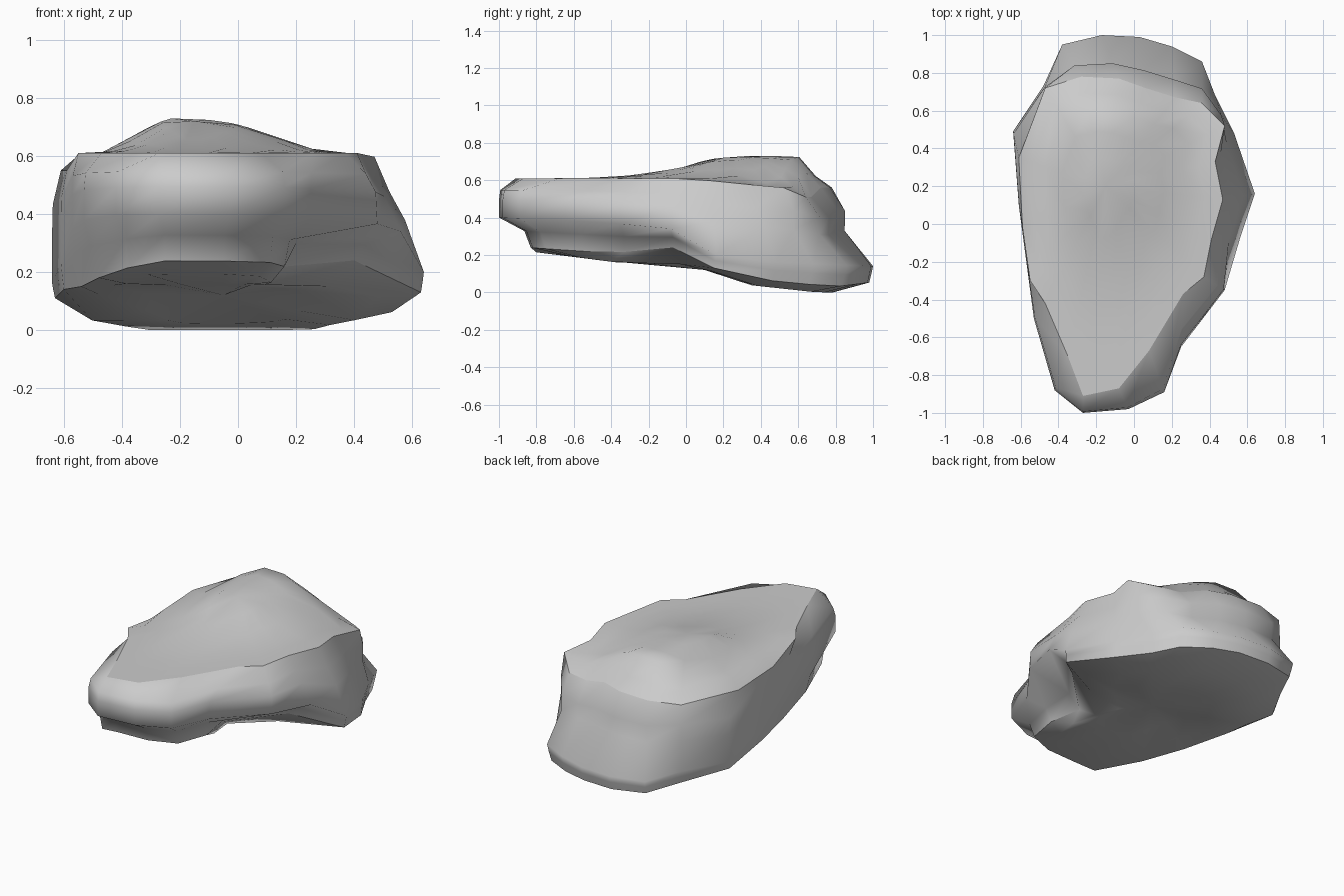
import bpy, bmesh

if "Cube" in bpy.data.objects:
    bpy.data.objects.remove(bpy.data.objects["Cube"])


def lerp_table(t, table):
    """Piecewise linear lookup in [(key, value), ...]."""
    if t <= table[0][0]:
        return table[0][1]
    for (a, va), (b, vb) in zip(table, table[1:]):
        if t <= b:
            return va + (vb - va) * (t - a) / (b - a)
    return table[-1][1]


def clamp01(t):
    return max(0, min(1, t))


def toward(ring, centre, s):
    return [(centre[0] + (x - centre[0]) * s, centre[1] + (y - centre[1]) * s) for x, y in ring]


def mix(a, b, t, tz):
    """Blend two points, with a separate factor for height."""
    return (a[0] + (b[0] - a[0]) * t, a[1] + (b[1] - a[1]) * t, a[2] + (b[2] - a[2]) * tz)


# Plan outlines, counterclockwise from the front tip
OUTER = [(-.27, -1), (-.03, -.98), (.16, -.89), (.25, -.65), (.48, -.35), (.56, -.08), (.64, .16),
         (.53, .48), (.43, .68), (.36, .86), (.20, .94), (.03, .99), (-.17, 1), (-.38, .95),
         (-.48, .73), (-.64, .49), (-.61, .1), (-.57, -.2), (-.53, -.5), (-.42, -.88)]
TOP = [(-.27, -.91), (-.08, -.87), (.08, -.67), (.26, -.37), (.37, -.28), (.41, -.08), (.47, .13),
       (.43, .33), (.48, .52), (.36, .64), (.22, .67), (.06, .72), (-.08, .77), (-.28, .78),
       (-.47, .72), (-.61, .35), (-.59, -.02), (-.55, -.3), (-.47, -.42), (-.35, -.70)]
BOTTOM = [(-.25, -.83), (-.05, -.82), (.11, -.75), (.16, -.54), (.13, -.33), (.40, -.07), (.63, .15),
          (.53, .46), (.42, .66), (.35, .83), (.19, .92), (.03, .97), (-.17, .98), (-.37, .93),
          (-.48, .72), (-.63, .47), (-.60, .1), (-.54, -.2), (-.48, -.5), (-.38, -.80)]

# Height profiles along y, and the mound on the top
RIM_Z = [(-.9, .61), (0, .61), (.3, .58), (.52, .56), (.8, .56)]
OUTER_Z = [(-1, .40), (-.5, .38), (-.08, .34), (.16, .2), (.5, .16), (1, .14)]
EDGE_Z = [(-.85, .24), (-.4, .21), (-.07, .24), (.15, .13), (.47, .06), (.8, .03), (1, .055)]
LEFT_EDGE_Z = [(-.85, .22), (-.5, .18), (-.2, .15), (.1, .14), (.47, .11), (.72, .08), (1, .055)]
UNDER_Z = [(-.75, .21), (-.37, .16), (0, .15), (.15, .11), (.33, .04), (.7, 0)]
MOUND_X = [(-.47, 0), (-.25, 1), (-.1, .95), (0, .83), (.18, .33), (.3, 0)]
MOUND_Y = [(-.5, 0), (-.3, .1), (-.05, .42), (.15, .92), (.3, 1), (.6, 1), (.75, 0)]


def top_z(x, y):
    base = .61 - .05 * clamp01((y - .6) / .15) - .05 * clamp01((x + y - .55) / .3)
    return base + .12 * lerp_table(x, MOUND_X) * lerp_table(y, MOUND_Y)


def lift(ring, table):
    return [(x, y, lerp_table(y, table)) for x, y in ring]


outer = lift(OUTER, OUTER_Z)
edge = [(x, y, lerp_table(y, LEFT_EDGE_Z if x < -.36 else EDGE_Z)) for x, y in BOTTOM]
rim = []
for x, y, z in lift(TOP, RIM_Z):
    if x < -.56:
        z = .55                      # left flank dips
    elif .1 < x < .4 and y > .6:
        z = .51                      # back right corner dips
    rim.append((x, y, z))

# Flank rings: full at the front and left, leaning on the right, ledge at the back
shoulder, neck, hollow = [], [], []
for i, (o, r, e) in enumerate(zip(outer, rim, edge)):
    if o[1] > .65:
        t1, t2 = .35, .34
    elif o[0] < -.5 or o[1] < -.85:
        t1, t2 = .92, 1.0
    elif o[1] < -.2:
        t1, t2 = .65, .95
    else:
        t1, t2 = .3, .62
    shoulder.append(mix(r, o, t1, .3))
    neck.append(mix(r, o, t2, .55))
    front = o[1] < 0 and o[0] > -.5
    hollow.append(mix(o, e, .8 if front else .4, .45))

# Crown and underside rings
HUB = (-.15, .2)
crown = [[(x, y, top_z(x, y)) for x, y in toward(TOP, HUB, s)] for s in (.85, .7, .5, .25)]
under = [lift(toward(BOTTOM, (-.05, .1), s), UNDER_Z) for s in (.45, .78)]

# Boulder: loft of the rings, closed by fans
bm = bmesh.new()
rings = [[bm.verts.new(p) for p in ring]
         for ring in under + [edge, hollow, outer, neck, shoulder, rim] + crown]
n = len(OUTER)
for low, high in zip(rings, rings[1:]):
    for i in range(n):
        j = (i + 1) % n
        bm.faces.new((low[i], low[j], high[j], high[i]))
low_hub = bm.verts.new((-.05, .1, .12))
high_hub = bm.verts.new((*HUB, top_z(*HUB)))
for i in range(n):
    j = (i + 1) % n
    bm.faces.new((low_hub, rings[0][j], rings[0][i]))
    bm.faces.new((high_hub, rings[-1][i], rings[-1][j]))
bmesh.ops.recalc_face_normals(bm, faces=bm.faces)

# Smooth stone with a crisp upper rim and lower edge
for face in bm.faces:
    face.smooth = True
for ring in (rings[2], rings[7]):
    for i in range(n):
        bm.edges.get((ring[i], ring[(i + 1) % n])).smooth = False

mesh = bpy.data.meshes.new("boulder")
bm.to_mesh(mesh)
bm.free()
boulder = bpy.data.objects.new("boulder", mesh)
bpy.context.collection.objects.link(boulder)
